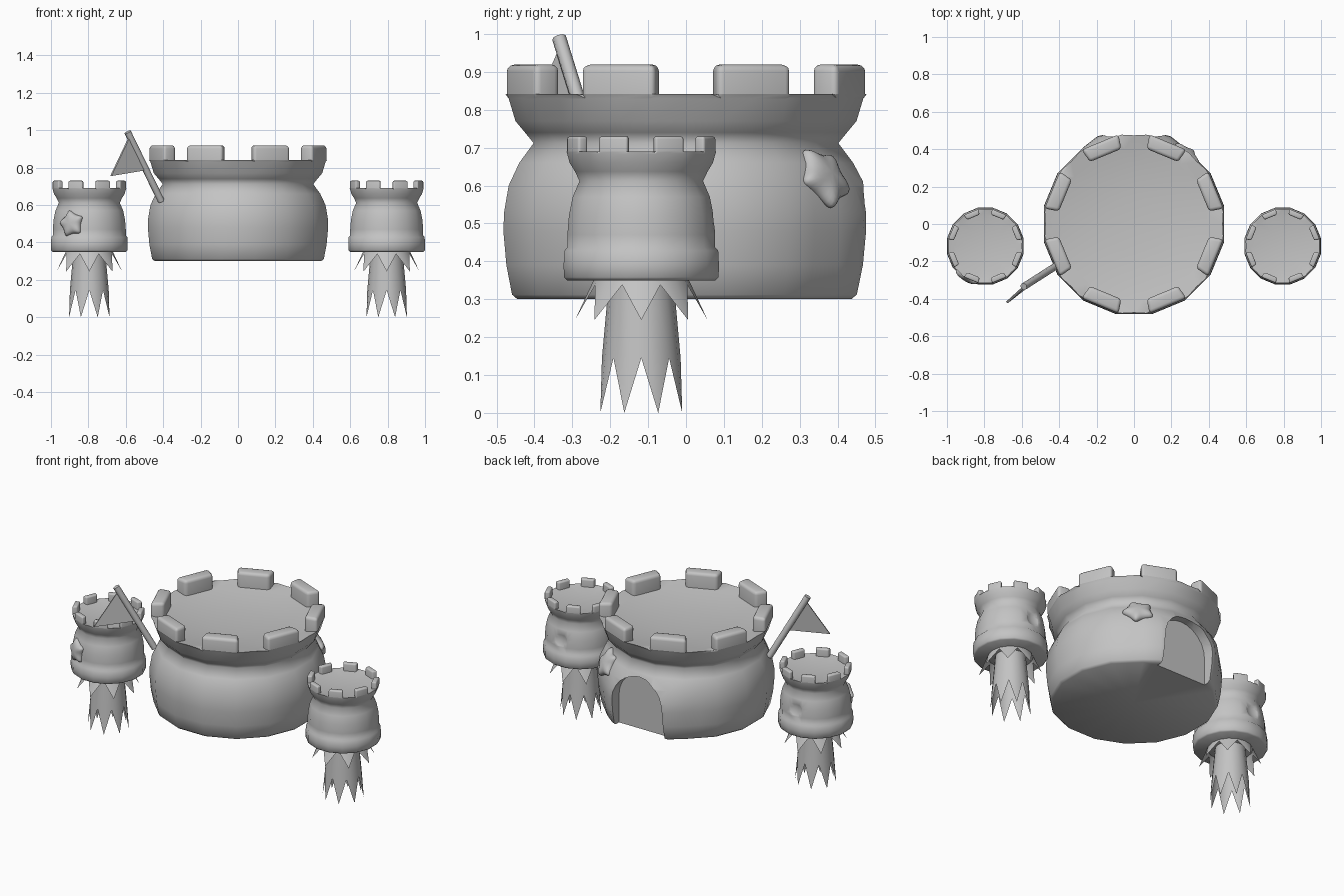
import bpy, bmesh, math
from mathutils import Matrix, Vector

if "Cube" in bpy.data.objects:
    bpy.data.objects.remove(bpy.data.objects["Cube"])

grey = bpy.data.materials.new("stone_grey")
grey.diffuse_color = (0.55, 0.55, 0.55, 1)
grey.use_nodes = True
grey.node_tree.nodes["Principled BSDF"].inputs["Base Color"].default_value = grey.diffuse_color


def finish(name, bm, smooth=60, mods=()):
    """Turn a bmesh into a shaded object, applying the given modifiers."""
    bmesh.ops.recalc_face_normals(bm, faces=bm.faces)
    me = bpy.data.meshes.new(name)
    bm.to_mesh(me)
    bm.free()
    ob = bpy.data.objects.new(name, me)
    bpy.context.collection.objects.link(ob)
    me.materials.append(grey)
    bpy.ops.object.select_all(action='DESELECT')
    bpy.context.view_layer.objects.active = ob
    ob.select_set(True)
    for kind, settings in mods:
        m = ob.modifiers.new(kind, kind)
        for k, v in settings.items():
            setattr(m, k, v)
        bpy.ops.object.modifier_apply(modifier=m.name)
    if smooth:
        bpy.ops.object.shade_smooth_by_angle(angle=math.radians(smooth))
    return ob


def cut(cutter):
    return ('BOOLEAN', dict(object=cutter, operation='DIFFERENCE', solver='EXACT'))


def around(c, az, r, z):
    a = math.radians(az)
    return Vector((c[0] + r * math.cos(a), c[1] + r * math.sin(a), z))


def castle_wall(profile, c, rim, height, bevel, widen, swell=lambda az, z: 1):
    """Closed sixteen-sided turning with eight battlements raised from its rim."""
    bm = bmesh.new()
    rings = []
    for k, (r, z) in enumerate(profile):
        if r == 0:
            rings.append([bm.verts.new((c[0], c[1], z))] * 32)
            continue
        ring = []
        for i in range(32):
            az = i * 11.25
            rr = r / (math.cos(math.radians(11.25)) if i % 2 else 1)
            p = around(c, az, rr * swell(az, z), z)
            if k in (rim, rim + 1) and i % 2:
                # widen the battlement footprint along its own side
                side = -1 if i % 4 == 1 else 1
                p += side * widen * around((0, 0), az - side * 11.25 + 90, 1, 0)
            ring.append(bm.verts.new(p))
        rings.append(ring)
    raised = []
    for k, (a, b) in enumerate(zip(rings, rings[1:])):
        for i in range(32):
            j = (i + 1) % 32
            f = bm.faces.new(dict.fromkeys((a[i], a[j], b[j], b[i])))
            if k == rim and i % 4 in (1, 2):
                raised.append(f)
    bmesh.ops.recalc_face_normals(bm, faces=bm.faces)
    geom = bmesh.ops.extrude_face_region(bm, geom=raised)['geom']
    top = {v for v in geom if isinstance(v, bmesh.types.BMVert)}
    for v in top:
        v.co.z = profile[rim][1] + height
    bmesh.ops.recalc_face_normals(bm, faces=bm.faces)
    edges = [e for e in bm.edges if (e.verts[0] in top or e.verts[1] in top)
             and e.calc_face_angle(0) > 0.7]
    bmesh.ops.bevel(bm, geom=edges, offset=bevel, segments=3, profile=0.5,
                    affect='EDGES', clamp_overlap=True)
    return bm


def star(name, c, az, r, z, size, tilt, lean):
    """Puffy five-pointed star lying on a wall."""
    bm = bmesh.new()
    # local x = outward, y = along the wall, z = up
    m = (Matrix.Translation(around(c, az, r, z))
         @ Matrix.Rotation(math.radians(az), 4, 'Z')
         @ Matrix.Rotation(math.radians(-lean), 4, 'Y')
         @ Matrix.Rotation(math.radians(tilt), 4, 'X'))

    def ring(out, scale):
        pts = []
        for i in range(10):
            a = i * math.pi / 5
            s = size * scale * (0.5 if i % 2 else 1)
            pts.append(bm.verts.new(m @ Vector((out, s * math.sin(a), s * math.cos(a)))))
        return pts
    back, front = ring(-0.03, 1.1), ring(size * 0.2, 1.1)
    top = bm.verts.new(m @ Vector((size * 0.36, 0, 0)))
    bm.faces.new(back)
    for i in range(10):
        j = (i + 1) % 10
        bm.faces.new((back[i], back[j], front[j], front[i]))
        bm.faces.new((front[i], front[j], top))
    finish(name, bm, 80, [('SUBSURF', dict(levels=2))])


def spikes(name, c, r0, z0, r1, tip, valley, phase):
    """Skirt with eight hanging points and valleys between them."""
    bm = bmesh.new()
    top, low = [], []
    for i in range(16):
        az = phase + 22.5 * i
        z = valley if i % 2 else tip
        f = (z0 - z) / (z0 - tip)
        top.append(bm.verts.new(around(c, az, r0, z0)))
        low.append(bm.verts.new(around(c, az, r0 + (r1 - r0) * f, z)))
    for i in range(16):
        j = (i + 1) % 16
        bm.faces.new((top[i], top[j], low[j], low[i]))
    finish(name, bm, 40)


def jamb(az, z):
    """Slight swelling of the wall on both sides of the doorway."""
    fade = min(1, max(0, (0.68 - z) / 0.16))
    return 1 + fade * {67.5: 0.055, 112.5: 0.055, 78.75: 0.02, 101.25: 0.02}.get(az, 0)


# Arched doorway cutter at the back
bm = bmesh.new()
w, spring = 0.17, 0.47
outline = [(-w, 0.2), (w, 0.2)] + [
    (w * math.cos(math.pi * i / 12), spring + w * math.sin(math.pi * i / 12))
    for i in range(13)]
face = bm.faces.new([bm.verts.new((x, 0.405, z)) for x, z in outline])
ext = bmesh.ops.extrude_face_region(bm, geom=[face])
bmesh.ops.translate(bm, vec=(0, 0.3, 0),
                    verts=[v for v in ext['geom'] if isinstance(v, bmesh.types.BMVert)])
door_cutter = finish("door_cutter", bm, 0)

# Main keep with a shallow dished floor
keep = [(0, 0.30), (0.445, 0.30), (0.459, 0.312), (0.474, 0.39), (0.482, 0.48),
        (0.480, 0.53), (0.468, 0.60), (0.440, 0.66), (0.402, 0.712), (0.425, 0.74),
        (0.450, 0.77), (0.468, 0.83), (0.474, 0.842), (0.397, 0.828),
        (0.3, 0.812), (0.15, 0.80), (0, 0.797)]
finish("main_keep", castle_wall(keep, (0, 0), 12, 0.077, 0.018, 0.012, jamb), 80,
       [cut(door_cutter)])
bpy.data.objects.remove(door_cutter)
star("keep_star", (0, 0), 53, 0.455, 0.62, 0.107, 25, 28)

# Two floating side towers
tower = [(0, 0.35), (0.196, 0.35), (0.204, 0.358), (0.205, 0.39), (0.203, 0.428),
         (0.195, 0.437), (0.195, 0.47), (0.191, 0.52), (0.181, 0.57), (0.163, 0.612),
         (0.175, 0.637), (0.189, 0.66), (0.196, 0.685), (0.197, 0.69), (0.167, 0.684),
         (0.1, 0.676), (0, 0.672)]
for side, x in (("left", -0.795), ("right", 0.795)):
    c = (x, -0.118)
    # Shallow round window dent at the back
    bm = bmesh.new()
    bmesh.ops.create_uvsphere(bm, u_segments=32, v_segments=20, radius=0.1,
                              matrix=Matrix.Translation(around(c, 90, 0.28, 0.52)))
    dent = finish("window_cutter", bm, 0)
    finish(side + "_tower", castle_wall(tower, c, 13, 0.04, 0.008, 0.003), 80,
           [cut(dent)])
    bpy.data.objects.remove(dent)
    spikes(side + "_outer_spikes", c, 0.125, 0.352, 0.175, 0.245, 0.338, 0)
    spikes(side + "_inner_spikes", c, 0.085, 0.352, 0.117, 0.0, 0.145, 22.5)
star("tower_star", (-0.795, -0.118), 240, 0.190, 0.50, 0.086, 12, 4)

# Flag pole leaning out of the keep
foot, head = Vector((-0.41, -0.22, 0.62)), Vector((-0.59, -0.335, 0.99))
axis = head - foot
bm = bmesh.new()
bmesh.ops.create_cone(bm, cap_ends=True, segments=8, radius1=0.019, radius2=0.019,
                      depth=axis.length,
                      matrix=Matrix.Translation((foot + head) / 2)
                      @ axis.to_track_quat('Z', 'Y').to_matrix().to_4x4())
finish("flag_pole", bm, 50)

# Triangular pennant
bm = bmesh.new()
corners = [foot + axis * 0.94, Vector((-0.68, -0.42, 0.755)), foot + axis * 0.45]
half = (corners[1] - corners[0]).cross(corners[2] - corners[0]).normalized() * 0.006
a = [bm.verts.new(p + half) for p in corners]
b = [bm.verts.new(p - half) for p in corners]
bm.faces.new(a)
bm.faces.new(b[::-1])
for i in range(3):
    j = (i + 1) % 3
    bm.faces.new((a[i], a[j], b[j], b[i]))
finish("pennant", bm, 0)
